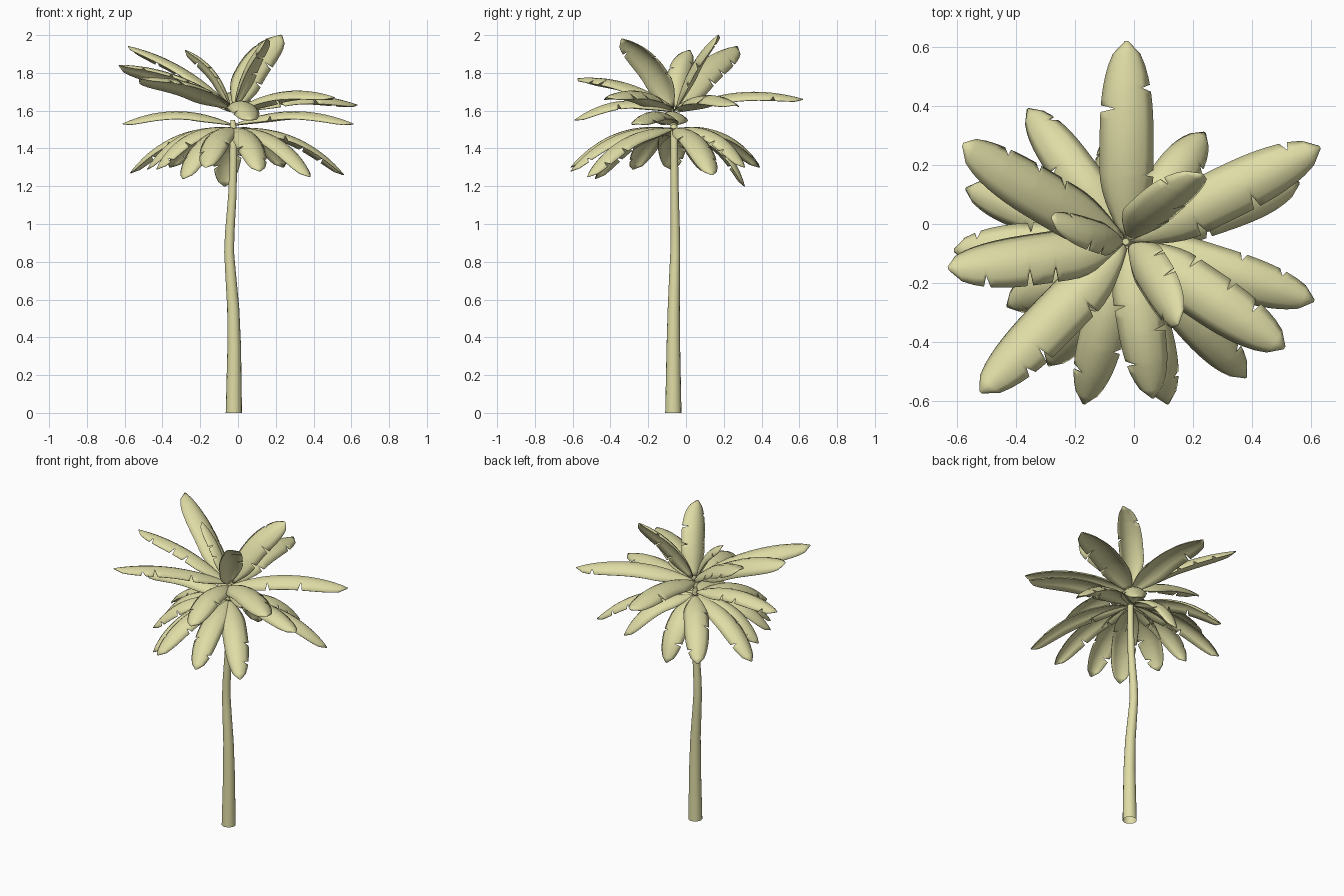
import bpy, bmesh, math, random
from mathutils import Vector

random.seed(4)
cube = bpy.data.objects.get("Cube")
if cube:
    bpy.data.objects.remove(cube, do_unlink=True)

# One pale straw colour for the whole tree
straw = bpy.data.materials.new("pale_straw")
straw.use_nodes = True
colour = (0.74, 0.72, 0.38, 1)
straw.diffuse_color = colour
straw.node_tree.nodes["Principled BSDF"].inputs["Base Color"].default_value = colour


def finish(bm, name, angle):
    bmesh.ops.recalc_face_normals(bm, faces=bm.faces)
    mesh = bpy.data.meshes.new(name)
    bm.to_mesh(mesh)
    bm.free()
    mesh.materials.append(straw)
    obj = bpy.data.objects.new(name, mesh)
    bpy.context.collection.objects.link(obj)
    bpy.ops.object.select_all(action='DESELECT')
    obj.select_set(True)
    bpy.context.view_layer.objects.active = obj
    bpy.ops.object.shade_smooth_by_angle(angle=math.radians(angle))
    return obj


def build_trunk(stations, sides=16):
    # Tube left open at the foot
    bm = bmesh.new()
    rings = []
    for x, y, z, r in stations:
        turn = [2 * math.pi * k / sides for k in range(sides)]
        rings.append([bm.verts.new((x + r * math.cos(a), y + r * math.sin(a), z)) for a in turn])
    for low, high in zip(rings, rings[1:]):
        for k in range(sides):
            n = (k + 1) % sides
            bm.faces.new((low[k], low[n], high[n], high[k]))
    bm.faces.new(rings[-1])
    finish(bm, "trunk", 50)


def half_width(t):
    # Narrow stalk, broad middle, rounded tip
    swell = min(1, 0.12 + 2.7 * t)
    swell = math.sin(swell * math.pi / 2)
    tip = math.sqrt(max(0, 1 - max(0, (t - 0.5) / 0.5) ** 2.5))
    return swell * max(tip, 0.05)


def build_leaf(name, tip, root_z, bow, width, roll=0):
    tip = Vector(tip)
    centre = Vector((-0.025, -0.06, root_z))
    out = Vector((tip.x - centre.x, tip.y - centre.y, 0)).normalized()
    root = centre + out * 0.015
    chord = (tip - root).normalized()
    level = Vector((-out.y, out.x, 0))
    lift = chord.cross(level)
    ctrl = (root + tip) / 2 + lift * bow
    # Leaf blade twisted about its own length
    twist = math.radians(roll)
    side = level * math.cos(twist) + lift * math.sin(twist)

    # Length stations, with a tight triple of rows at every torn notch
    notches = {}
    rows = [i / 18 for i in range(19)]
    for base in (0.38, 0.6, 0.8):
        t = base + random.uniform(-0.07, 0.07)
        rows = [r for r in rows if abs(r - t) > 0.024]
        rows += [t - 0.016, t, t + 0.02]
        notches[t] = (random.choice((-1, 1)), random.uniform(0.45, 0.7))
    rows.sort()

    bm = bmesh.new()
    grid = []
    for t in rows:
        pos = root * (1 - t) ** 2 + ctrl * 2 * t * (1 - t) + tip * t * t
        tangent = ((ctrl - root) * (1 - t) + (tip - ctrl) * t).normalized()
        up = tangent.cross(side).normalized()
        w = half_width(t) * width
        cut_side, depth = notches.get(t, (0, 1))
        line = []
        for k in range(-3, 4):
            s = k / 3
            if s * cut_side > 0:
                s *= depth
            arch = 0.5 * w * s * s
            line.append(bm.verts.new(pos + side * s * w - up * arch))
        grid.append(line)
    for a, b in zip(grid, grid[1:]):
        for k in range(6):
            bm.faces.new((a[k], a[k + 1], b[k + 1], b[k]))
    leaf = finish(bm, name, 60)
    thick = leaf.modifiers.new("thickness", 'SOLIDIFY')
    thick.thickness = 0.004
    thick.offset = 0


# Trunk with a gentle kink
build_trunk([(-0.022, -0.067, 0, 0.043), (-0.02, -0.067, 0.35, 0.036),
             (-0.025, -0.065, 0.55, 0.032), (-0.04, -0.06, 0.75, 0.028),
             (-0.047, -0.057, 0.85, 0.026), (-0.044, -0.057, 0.95, 0.025),
             (-0.03, -0.06, 1.15, 0.022), (-0.024, -0.062, 1.35, 0.02),
             (-0.025, -0.063, 1.52, 0.018), (-0.028, -0.06, 1.55, 0.011)])

# Upright leaves, each with its own twist and half width
for i, (tip, roll, width) in enumerate([
        ((0.23, 0.17, 2.0), 36, 0.083), ((-0.58, 0.27, 1.94), 17, 0.09),
        ((-0.63, -0.15, 1.84), 18, 0.09), ((-0.52, -0.57, 1.77), 10, 0.088),
        ((-0.28, 0.02, 1.92), 30, 0.06), ((0.15, -0.34, 1.98), 32, 0.08)]):
    build_leaf(f"upright_leaf_{i + 1}", tip, 1.62, 0.10, width, roll)

# Lower tiers: root height, bow, half width and leaf tips
tiers = {
    "spreading_leaf": (1.6, 0.13, 0.09, [
        (0.51, -0.42, 1.67), (0.63, 0.26, 1.63), (-0.025, 0.62, 1.66)]),
    "front_leaf": (1.6, 0.15, 0.078, [(0.065, -0.59, 1.55)]),
    "level_leaf": (1.53, 0.13, 0.08, [
        (0.61, -0.26, 1.53), (-0.61, -0.09, 1.53)]),
    "drooping_leaf": (1.505, 0.16, 0.075, [
        (-0.57, 0.12, 1.27), (-0.36, 0.39, 1.3), (-0.07, 0.31, 1.2),
        (0.24, 0.31, 1.3), (0.56, 0.14, 1.26), (-0.48, -0.08, 1.29),
        (0.38, -0.52, 1.25), (0.115, -0.61, 1.28), (-0.17, -0.61, 1.3),
        (-0.29, -0.48, 1.24), (-0.43, -0.28, 1.29)]),
}
for name, (root_z, bow, width, tips) in tiers.items():
    for i, tip in enumerate(tips):
        build_leaf(f"{name}_{i + 1}", tip, root_z, bow, width)
